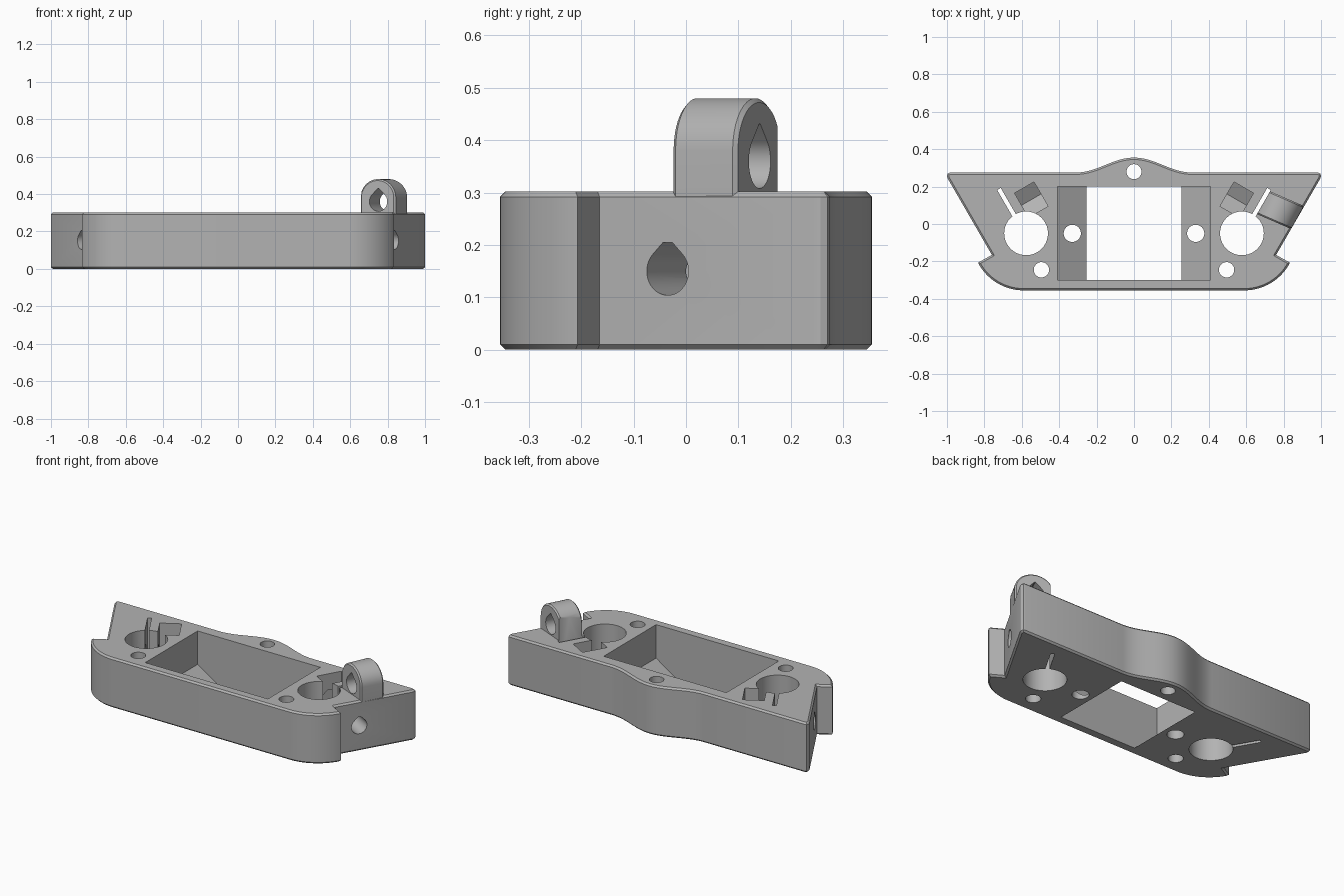
import bpy, bmesh
from math import sin, cos, pi, radians
from mathutils import Vector

cube = bpy.data.objects.get("Cube")
if cube:
    bpy.data.objects.remove(cube, do_unlink=True)

grey = bpy.data.materials.new("plain_grey")
grey.use_nodes = True
COLOUR = (0.45, 0.45, 0.45, 1)
grey.diffuse_color = COLOUR
grey.node_tree.nodes["Principled BSDF"].inputs["Base Color"].default_value = COLOUR

X, Y, Z = Vector((1, 0, 0)), Vector((0, 1, 0)), Vector((0, 0, 1))
TOP = 0.302


def loft(name, ring_a, ring_b, chamfer=0):
    """Solid between two matching rings, with optional chamfers round both ends."""
    bm = bmesh.new()
    a = [bm.verts.new(p) for p in ring_a]
    b = [bm.verts.new(p) for p in ring_b]
    caps = [bm.faces.new(a), bm.faces.new(b)]
    for i in range(len(a)):
        j = (i + 1) % len(a)
        bm.faces.new((a[i], a[j], b[j], b[i]))
    bmesh.ops.recalc_face_normals(bm, faces=bm.faces)
    if chamfer:
        edges = list({e for f in caps for e in f.edges})
        bmesh.ops.bevel(bm, geom=edges, offset=chamfer, segments=1, affect='EDGES')
    bmesh.ops.recalc_face_normals(bm, faces=bm.faces)
    mesh = bpy.data.meshes.new(name)
    bm.to_mesh(mesh)
    bm.free()
    mesh.materials.append(grey)
    obj = bpy.data.objects.new(name, mesh)
    bpy.context.collection.objects.link(obj)
    return obj


def prism(name, profile, origin, a, b, sweep, chamfer=0):
    """Sweep a flat profile, drawn on axes a and b, along a vector."""
    ring = [origin + a * u + b * v for u, v in profile]
    return loft(name, ring, [p + sweep for p in ring], chamfer)


def combine(target, tool, operation):
    mod = target.modifiers.new("combine", 'BOOLEAN')
    mod.object, mod.operation, mod.solver = tool, operation, 'EXACT'
    bpy.context.view_layer.objects.active = target
    bpy.ops.object.modifier_apply(modifier=mod.name)
    bpy.data.objects.remove(tool, do_unlink=True)


def circle(r, n=40):
    return [(r * cos(2 * pi * i / n), r * sin(2 * pi * i / n)) for i in range(n)]


def teardrop(r, peak, n=30):
    """Circle whose top runs to a 45 degree point, cut flat at the peak."""
    arc = [radians(45 - 270 * i / n) for i in range(n + 1)]
    w = r * 2 ** 0.5 - peak
    return [(r * cos(t), r * sin(t)) for t in arc] + [(-w, peak), (w, peak)]


def drill(x, y, r):
    cutter = prism("drill", circle(r), Vector((x, y, -0.1)), X, Y, Z * 0.6)
    combine(body, cutter, 'DIFFERENCE')


# Body outline: rounded front corner, notch, slanted side, back bump
half = []
for i in range(17):
    t = radians(-90 + 62.5 * i / 16)
    half.append((0.59 + 0.275 * cos(t), -0.08 + 0.275 * sin(t)))
half += [(0.76, -0.165), (0.997, 0.245), (1.0, 0.257), (0.996, 0.27), (0.985, 0.275)]
for i in range(16):
    x = 0.31 * (1 - i / 16)
    half.append((x, 0.275 + 0.04 * (1 + cos(pi * x / 0.31))))
outline = half + [(0, 0.355)] + [(-x, y) for x, y in reversed(half)]
body = prism("mount_body", outline, Vector(), X, Y, Z * TOP, 0.01)

# Arched lug standing on the left side
along, across = Vector((0.399, 0.917, 0)), Vector((0.917, -0.399, 0))
inner = Vector((0.652, 0.055, 0))


def arch(origin, width):
    r = width / 2
    pts = [(width, 0.27), (width, 0.38)]
    pts += [(r + r * cos(pi * i / 24), 0.38 + 0.1 * sin(pi * i / 24)) for i in range(1, 24)]
    pts += [(0, 0.38), (0, 0.27)]
    return [origin + across * u + Z * v for u, v in pts]


lug = loft("lug", arch(inner, 0.205), arch(inner + along * 0.14, 0.219), 0.008)
combine(body, lug, 'UNION')
eye = prism("lug_eye", teardrop(0.052, 0.071), inner + across * 0.107 + Z * 0.36 - along * 0.1,
            across, Z, along * 0.4)
combine(body, eye, 'DIFFERENCE')

# Central window with sloping lower ends
side = [(0.41, 0.4), (0.41, 0.1), (0.255, 0), (0.255, -0.1)]
window = prism("window", side + [(-x, z) for x, z in reversed(side)],
               Vector((0, -0.3, 0)), X, Z, Y * 0.5)
combine(body, window, 'DIFFERENCE')

# Clamps, screw channels and bolt holes on both sides
drill(0, 0.28, 0.04)
for s in (1, -1):
    drill(s * 0.577, -0.05, 0.117)
    drill(s * 0.33, -0.05, 0.046)
    drill(s * 0.495, -0.245, 0.041)

    inward = Vector((-0.866 * s, 0.5, 0))
    slant = Vector((0.5 * s, 0.866, 0))
    face = Vector((0.835 * s, -0.035, 0.15))

    slit = prism("slit", [(0, -0.011), (0.23, -0.011), (0.23, 0.011), (0, 0.011)],
                 Vector((0.607 * s, -0.012, -0.1)), slant, inward, Z * 0.8)
    combine(body, slit, 'DIFFERENCE')

    screw = prism("screw_channel", teardrop(0.046, 0.055), face - inward * 0.1,
                  slant, Z, inward * 0.51)
    combine(body, screw, 'DIFFERENCE')

    nut = prism("nut_pocket", [(0.075, 0.3), (0.075, -0.043), (0, -0.087),
                               (-0.075, -0.043), (-0.075, 0.3)],
                face + inward * 0.27, slant, Z, inward * 0.12)
    combine(body, nut, 'DIFFERENCE')

# Smooth curves, crisp edges
bpy.ops.object.select_all(action='DESELECT')
body.select_set(True)
bpy.context.view_layer.objects.active = body
bpy.ops.object.shade_smooth_by_angle(angle=radians(30))
